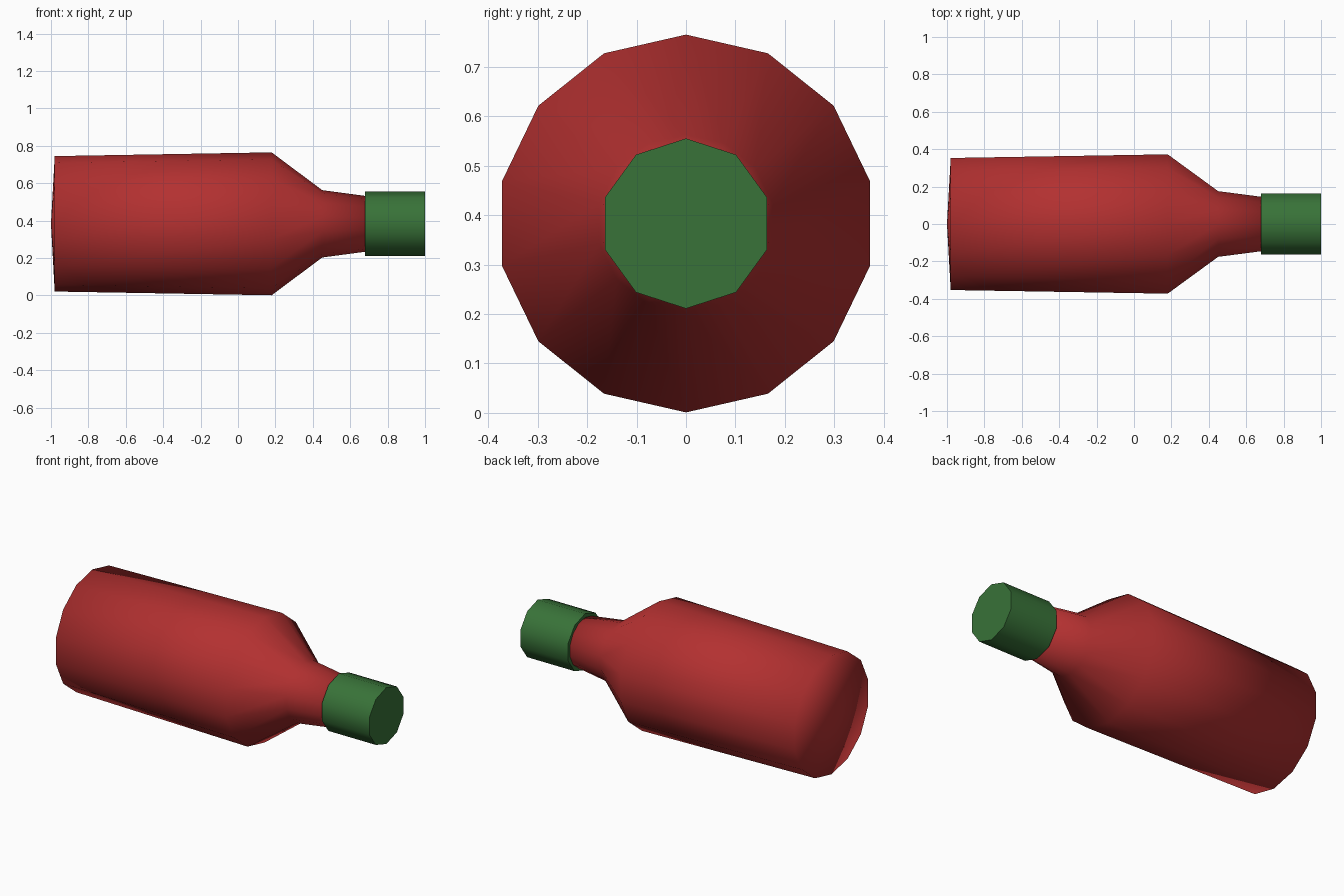
import bpy, bmesh
from math import sin, cos, pi, radians

if "Cube" in bpy.data.objects:
    bpy.data.objects.remove(bpy.data.objects["Cube"])

AXIS_Z = 0.383


def material(name, color):
    m = bpy.data.materials.new(name)
    m.diffuse_color = color
    m.use_nodes = True
    m.node_tree.nodes["Principled BSDF"].inputs["Base Color"].default_value = m.diffuse_color
    return m


def lathe_x(name, profile, sides, mat):
    """Revolve (x, radius) points around the bottle's lengthwise axis."""
    bm = bmesh.new()
    rings = []
    for x, r in profile:
        if r == 0:
            rings.append([bm.verts.new((x, 0, AXIS_Z))] * sides)
        else:
            rings.append([bm.verts.new((x, r * sin(2 * pi * i / sides),
                                        AXIS_Z + r * cos(2 * pi * i / sides)))
                          for i in range(sides)])
    for a, b in zip(rings, rings[1:]):
        for i in range(sides):
            j = (i + 1) % sides
            bm.faces.new(dict.fromkeys((a[i], a[j], b[j], b[i])))
    # flat caps on ends that do not close at a point
    for ring in (rings[0], rings[-1]):
        if ring[0] is not ring[1]:
            bm.faces.new(ring)
    bmesh.ops.recalc_face_normals(bm, faces=bm.faces)
    mesh = bpy.data.meshes.new(name)
    bm.to_mesh(mesh)
    bm.free()
    mesh.materials.append(mat)
    obj = bpy.data.objects.new(name, mesh)
    bpy.context.collection.objects.link(obj)
    return obj


# Bottle body: bulged base, barrel, shoulder and neck, smooth all over
body = lathe_x("bottle_body",
               [(-1.0, 0), (-0.98, 0.362), (0.18, 0.382), (0.45, 0.18), (0.69, 0.148)],
               14, material("red_glass", (0.45, 0.03, 0.03, 1)))
body.data.shade_smooth()

# Cap: ten-sided, smooth sides with flat ends
cap = lathe_x("bottle_cap", [(0.68, 0.172), (1.0, 0.172)],
              10, material("green_cap", (0.04, 0.17, 0.04, 1)))
bpy.context.view_layer.objects.active = cap
cap.select_set(True)
bpy.ops.object.shade_smooth_by_angle(angle=radians(50))
